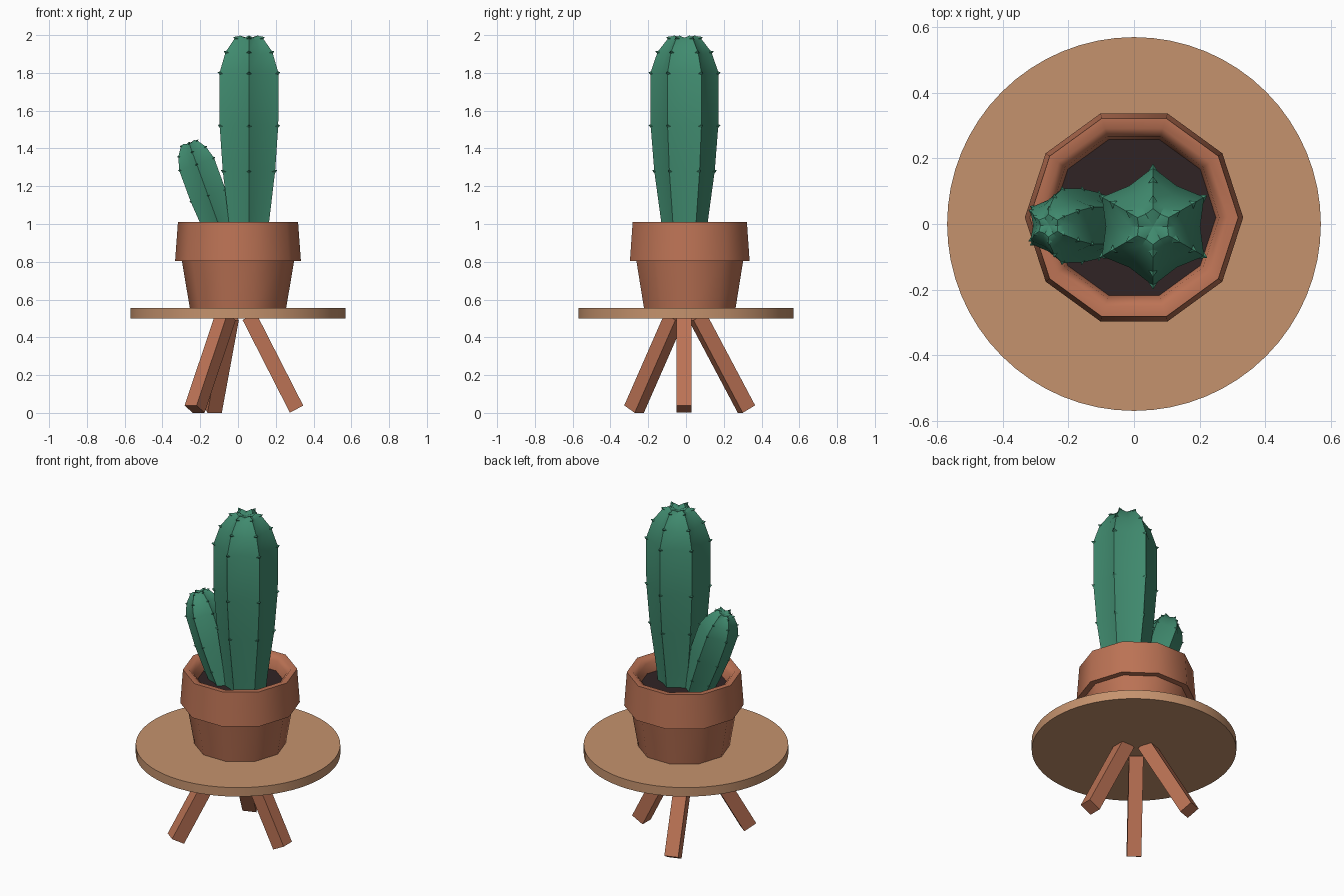
import bpy, bmesh, math
from mathutils import Vector, Matrix

if "Cube" in bpy.data.objects:
    bpy.data.objects.remove(bpy.data.objects["Cube"])


def material(name, rgb):
    m = bpy.data.materials.new(name)
    m.diffuse_color = (*rgb, 1)
    m.use_nodes = True
    m.node_tree.nodes["Principled BSDF"].inputs["Base Color"].default_value = m.diffuse_color
    return m


WOOD = material("light wood", (0.56, 0.29, 0.155))
CLAY = material("terracotta", (0.50, 0.17, 0.09))
GREEN = material("cactus green", (0.052, 0.26, 0.16))
SOIL = material("dark soil", (0.03, 0.017, 0.018))


def finish(name, bm, mat, smooth=None):
    bmesh.ops.recalc_face_normals(bm, faces=bm.faces)
    me = bpy.data.meshes.new(name)
    bm.to_mesh(me)
    bm.free()
    ob = bpy.data.objects.new(name, me)
    bpy.context.collection.objects.link(ob)
    me.materials.append(mat)
    if smooth:
        bpy.ops.object.select_all(action='DESELECT')
        ob.select_set(True)
        bpy.context.view_layer.objects.active = ob
        bpy.ops.object.shade_smooth_by_angle(angle=math.radians(smooth))
    return ob


def loft(bm, rings, cap_start=False, cap_end=False):
    """Bridge equal-sized rings of points."""
    vs = [[bm.verts.new(p) for p in ring] for ring in rings]
    n = len(vs[0])
    for a, b in zip(vs, vs[1:]):
        for i in range(n):
            bm.faces.new((a[i], a[(i + 1) % n], b[(i + 1) % n], b[i]))
    if cap_start:
        bm.faces.new(vs[0])
    if cap_end:
        bm.faces.new(vs[-1])
    return vs


def circle(r, z, n, cx=0, cy=0):
    return [(cx + r * math.cos(math.tau * i / n), cy + r * math.sin(math.tau * i / n), z)
            for i in range(n)]


# Round table top
bm = bmesh.new()
loft(bm, [circle(0.57, 0.50, 64), circle(0.57, 0.555, 64)], True, True)
finish("table_top", bm, WOOD, 30)

# Three splayed square legs: (foot xy, top xy)
LEGS = {"right_leg": ((0.31, -0.01), (0.06, -0.01)),
        "front_left_leg": ((-0.23, -0.275), (-0.065, -0.06)),
        "back_left_leg": ((-0.135, 0.32), (-0.045, 0.06))}
for name, (foot, top) in LEGS.items():
    a, b = Vector((*foot, 0.02)), Vector((*top, 0.51))
    axis = (b - a).normalized()
    side = axis.cross(Vector((0, 0, 1))).normalized()
    out = side.cross(axis)
    bm = bmesh.new()
    loft(bm, [[p + 0.04 * (s * side + t * out) for s, t in ((-1, -1), (1, -1), (1, 1), (-1, 1))]
              for p in (a, b)], True, True)
    finish(name, bm, CLAY)

# Ten-sided pot: body, overhanging rim, soil
PY = 0.02
bm = bmesh.new()
loft(bm, [circle(r, z, 10, 0, PY) for r, z in ((0.255, 0.555), (0.298, 0.81))], True)
finish("pot_body", bm, CLAY, 40)
bm = bmesh.new()
loft(bm, [circle(r, z, 10, 0, PY) for r, z in
          ((0.295, 0.805), (0.333, 0.805), (0.318, 1.01), (0.285, 1.01), (0.26, 0.985), (0.248, 0.92))])
finish("pot_rim", bm, CLAY, 50)
bm = bmesh.new()
loft(bm, [circle(0.255, 0.93, 10, 0, PY)], True)
finish("soil", bm, SOIL)

# Cactus profile: (rib radius, height below the top); nubs sit on the listed heights
PROFILE = [(0.112, -1.10), (0.123, -0.99), (0.160, -0.72), (0.179, -0.48), (0.180, -0.20),
           (0.143, -0.09), (0.085, -0.015), (0.055, -0.002)]
NUBS = (2, 3, 4, 5, 6)


def cactus(name, matrix):
    bm = bmesh.new()
    rings = []
    for r, z in PROFILE:
        rings.append([(r * (1 if i % 2 == 0 else 0.80) * math.cos(math.pi * i / 6 + math.pi / 2),
                       r * (1 if i % 2 == 0 else 0.80) * math.sin(math.pi * i / 6 + math.pi / 2),
                       z - (0.012 if i % 2 and z > -0.1 else 0)) for i in range(12)])
    vs = loft(bm, rings, True)
    # dimpled crown
    tip = bm.verts.new((0, 0, -0.018))
    for i in range(12):
        bm.faces.new((vs[-1][i], vs[-1][(i + 1) % 12], tip))
    # small spine nubs along the ribs
    for k in NUBS:
        r, z = PROFILE[k]
        for i in range(6):
            rot = Matrix.Rotation(math.tau * i / 6 + math.pi / 2, 4, 'Z')
            rot = rot @ Matrix.Translation((r, 0, z)) @ Matrix.Rotation(math.radians(70), 4, 'Y')
            bmesh.ops.create_cone(bm, cap_ends=True, segments=4, radius1=0.014, radius2=0.001,
                                  depth=0.022, matrix=rot)
    bm.transform(matrix)
    finish(name, bm, GREEN, 35)


cactus("main_cactus", Matrix.Translation((0.058, -0.008, 2.0)))
cactus("side_cactus", Matrix.Translation((-0.262, -0.005, 1.435))
       @ Matrix.Rotation(math.radians(-20), 4, 'Y') @ Matrix.Scale(0.63, 4))
